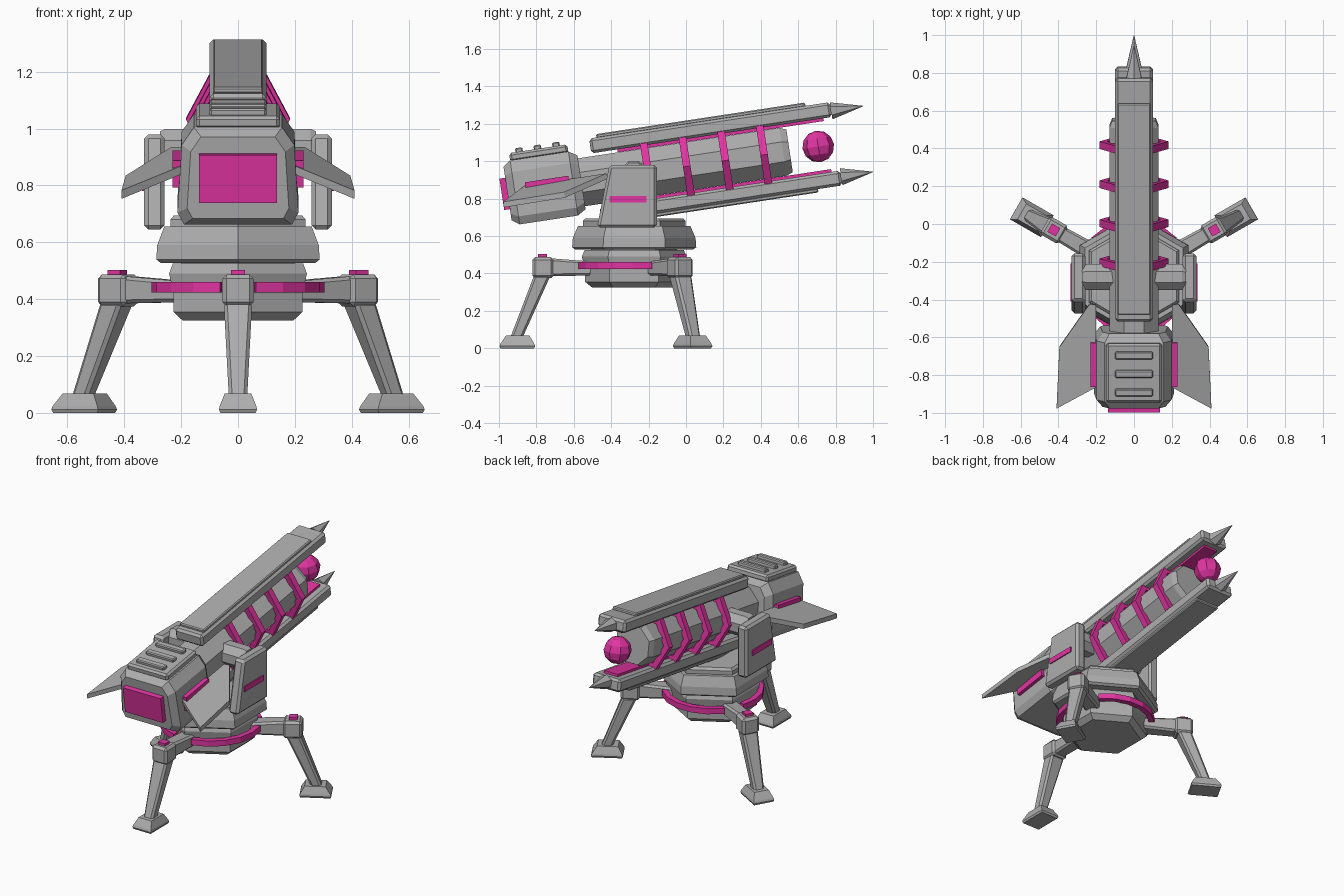
import bpy, bmesh, math
from mathutils import Matrix, Vector

if "Cube" in bpy.data.objects:
    bpy.data.objects.remove(bpy.data.objects["Cube"])


def material(name, rgb):
    m = bpy.data.materials.new(name)
    m.diffuse_color = (*rgb, 1)
    m.use_nodes = True
    m.node_tree.nodes["Principled BSDF"].inputs["Base Color"].default_value = m.diffuse_color
    return m


GREY = material("metal_grey", (0.42, 0.42, 0.42))
PINK = material("glow_magenta", (0.75, 0.035, 0.36))

CY = -0.277                                   # turret axis in y
WORLD = Matrix.Identity(4)
BASE = Matrix.Translation((0, CY, 0))
GUN = Matrix.Translation((0, 0, 0.972)) @ Matrix.Rotation(math.radians(8.6), 4, 'X')


def finish(name, bm, mat, frame, bevel=0):
    bmesh.ops.recalc_face_normals(bm, faces=bm.faces)
    me = bpy.data.meshes.new(name)
    bm.to_mesh(me)
    bm.free()
    me.materials.append(mat)
    ob = bpy.data.objects.new(name, me)
    bpy.context.collection.objects.link(ob)
    ob.matrix_world = frame
    if bevel:
        mod = ob.modifiers.new("bevel", 'BEVEL')
        mod.width, mod.segments, mod.limit_method = bevel, 1, 'ANGLE'
    return ob


def loft(name, rings, mat=GREY, frame=WORLD, bevel=0):
    """Skin equal-length rings of points and cap both ends."""
    bm = bmesh.new()
    vs = [[bm.verts.new(p) for p in r] for r in rings]
    n = len(vs[0])
    for a, b in zip(vs, vs[1:]):
        for i in range(n):
            j = (i + 1) % n
            bm.faces.new((a[i], a[j], b[j], b[i]))
    bm.faces.new(vs[0])
    bm.faces.new(vs[-1])
    return finish(name, bm, mat, frame, bevel)


def rect(x, y0, y1, z):
    return [(-x, y0, z), (x, y0, z), (x, y1, z), (-x, y1, z)]


def box(name, x0, x1, y0, y1, z0, z1, mat=GREY, frame=WORLD, bevel=0):
    r = [[(x0, y0, z), (x1, y0, z), (x1, y1, z), (x0, y1, z)] for z in (z0, z1)]
    return loft(name, r, mat, frame, bevel)


def lathe(name, profile, n, axis='Z', mat=GREY, frame=WORLD, phase=0.0):
    """Polygonal solid of (radius, distance) pairs along an axis."""
    rings = []
    for r, d in profile:
        ring = []
        for i in range(n):
            a = phase + math.tau * i / n
            c, s = r * math.cos(a), r * math.sin(a)
            ring.append({'Z': (c, s, d), 'Y': (c, d, s), 'X': (d, c, s)}[axis])
        rings.append(ring)
    return loft(name, rings, mat, frame)


# Hexagonal base, neck and turntable
q = math.pi / 2
lathe("base", [(0.225, 0.325), (0.262, 0.355), (0.262, 0.42), (0.28, 0.49), (0.265, 0.525)],
      6, frame=BASE, phase=q)
lathe("neck", [(0.23, 0.52), (0.23, 0.54)], 6, frame=BASE, phase=q)
lathe("turntable", [(0.315, 0.528), (0.332, 0.54), (0.328, 0.59), (0.3, 0.655)],
      6, frame=BASE, phase=q)
lathe("turntable_deck", [(0.275, 0.65), (0.275, 0.68), (0.26, 0.695)], 6, frame=BASE, phase=q)

# Three legs, with glowing arcs between them
for k in range(3):
    F = BASE @ Matrix.Rotation(math.radians(120 * k), 4, 'Z')   # leg points to -y
    loft("hip_arm", [[(-w, y, a), (w, y, a), (w, y, b), (-w, y, b)]
                     for y, w, a, b in ((-0.2, 0.05, 0.39, 0.462), (-0.46, 0.042, 0.385, 0.482))],
         frame=F, bevel=0.012)
    box("knee", -0.055, 0.055, -0.545, -0.43, 0.375, 0.487, frame=F, bevel=0.015)
    box("knee_light", -0.025, 0.025, -0.515, -0.465, 0.48, 0.503, PINK, F)
    loft("shin", [rect(0.032, -0.665, -0.6, 0.05), rect(0.05, -0.535, -0.447, 0.39)],
         frame=F, bevel=0.012)
    loft("foot", [rect(0.062, -0.715, -0.535, 0), rect(0.067, -0.72, -0.53, 0.012),
                  rect(0.064, -0.715, -0.535, 0.025), rect(0.047, -0.685, -0.56, 0.068)], frame=F)
    arc = []
    for i in range(6):
        a = math.radians(-90 + 12 + 19.2 * i)
        arc.append([(r * math.cos(a), r * math.sin(a), z)
                    for r, z in ((0.27, 0.423), (0.305, 0.423), (0.305, 0.46), (0.27, 0.46))])
    loft("base_light_arc", arc, PINK, F)

# Yoke arms and axle
lathe("axle", [(0.065, -0.275), (0.075, -0.255), (0.075, 0.255), (0.065, 0.275)], 8, 'X',
      frame=Matrix.Translation((0, -0.28, 0.93)), phase=math.pi / 8)
side_profile = [(-0.476, 0.645), (-0.155, 0.645), (-0.155, 0.98), (-0.41, 0.98)]
for s in (-1, 1):
    loft("yoke_arm", [[(s * x, y, z) for y, z in side_profile] for x in (0.258, 0.33)], bevel=0.015)
    box("yoke_light", min(s * 0.32, s * 0.337), max(s * 0.32, s * 0.337),
        -0.41, -0.21, 0.78, 0.815, PINK)

# Rear housing of the gun
half = [(0.155, 0.173), (0.198, 0.11), (0.213, -0.13), (0.19, -0.173)]
section = half + [(-x, z) for x, z in reversed(half)]
loft("rear_housing", [[(x * k, u, z * k) for x, z in section]
                      for u, k in ((-0.965, 0.84), (-0.925, 1), (-0.61, 1), (-0.565, 0.84))],
     frame=GUN)
box("rear_panel", -0.137, 0.137, -0.996, -0.962, -0.085, 0.085, PINK, GUN)
box("vent_plate", -0.148, 0.148, -0.925, -0.61, 0.165, 0.212, frame=GUN, bevel=0.012)
for u in (-0.87, -0.77, -0.67):
    box("vent_bar", -0.1, 0.1, u - 0.02, u + 0.02, 0.205, 0.233, frame=GUN, bevel=0.006)

# Side lights and drooping fins
for s in (-1, 1):
    box("housing_light", min(s * 0.19, s * 0.23), max(s * 0.19, s * 0.23),
        -0.865, -0.63, -0.05, 0.045, PINK, GUN)
    outline = [(0.2, -0.43, 0.01), (0.235, -0.425, 0.01), (0.395, -0.665, -0.055),
               (0.41, -0.995, -0.058), (0.2, -0.87, 0.01)]
    loft("fin", [[(s * x, u, v + t) for x, u, v in outline] for t in (-0.013, 0.017)], frame=GUN)

# Barrel, bands and energy ball
lathe("barrel", [(0.14, -0.6), (0.14, 0.525), (0.125, 0.56)], 8, 'Y', frame=GUN, phase=math.pi / 8)
hexagon = [(0.183, 0), (0.1, 0.157), (-0.1, 0.157), (-0.183, 0), (-0.1, -0.157), (0.1, -0.157)]
for i in range(4):
    u = -0.205 + 0.209 * i
    rings = []
    for x, v in hexagon + hexagon[:1]:
        rings.append([(x * k, u + d, v * k) for k, d in
                      ((0.78, -0.02), (1, -0.02), (1, 0.02), (0.78, 0.02))])
    loft("barrel_band", rings, PINK, GUN)
bm = bmesh.new()
bmesh.ops.create_uvsphere(bm, u_segments=8, v_segments=6, radius=0.085)
finish("energy_ball", bm, PINK, GUN @ Matrix.Translation((0, 0.715, 0)))

# Upper and lower rails with cover plates, glow strips and spikes
for s, name in ((1, "upper"), (-1, "lower")):
    def slab(part, x, u0, u1, v0, v1, mat=GREY, bevel=0):
        a, b = sorted((s * v0, s * v1))
        box(name + part, -x, x, u0, u1, a, b, mat, GUN, bevel)
    slab("_rail", 0.1, -0.49, 0.812, 0.145, 0.225, bevel=0.014)
    slab("_rail_cover", 0.088, -0.45, 0.68, 0.22, 0.243, bevel=0.006)
    slab("_glow_strip", 0.05, -0.35, 0.765, 0.13, 0.15, PINK)
    lathe(name + "_spike", [(0.046, 0.812), (0.001, 0.985)], 6, 'Y',
          frame=GUN @ Matrix.Translation((0, 0, s * 0.178)), phase=q)
